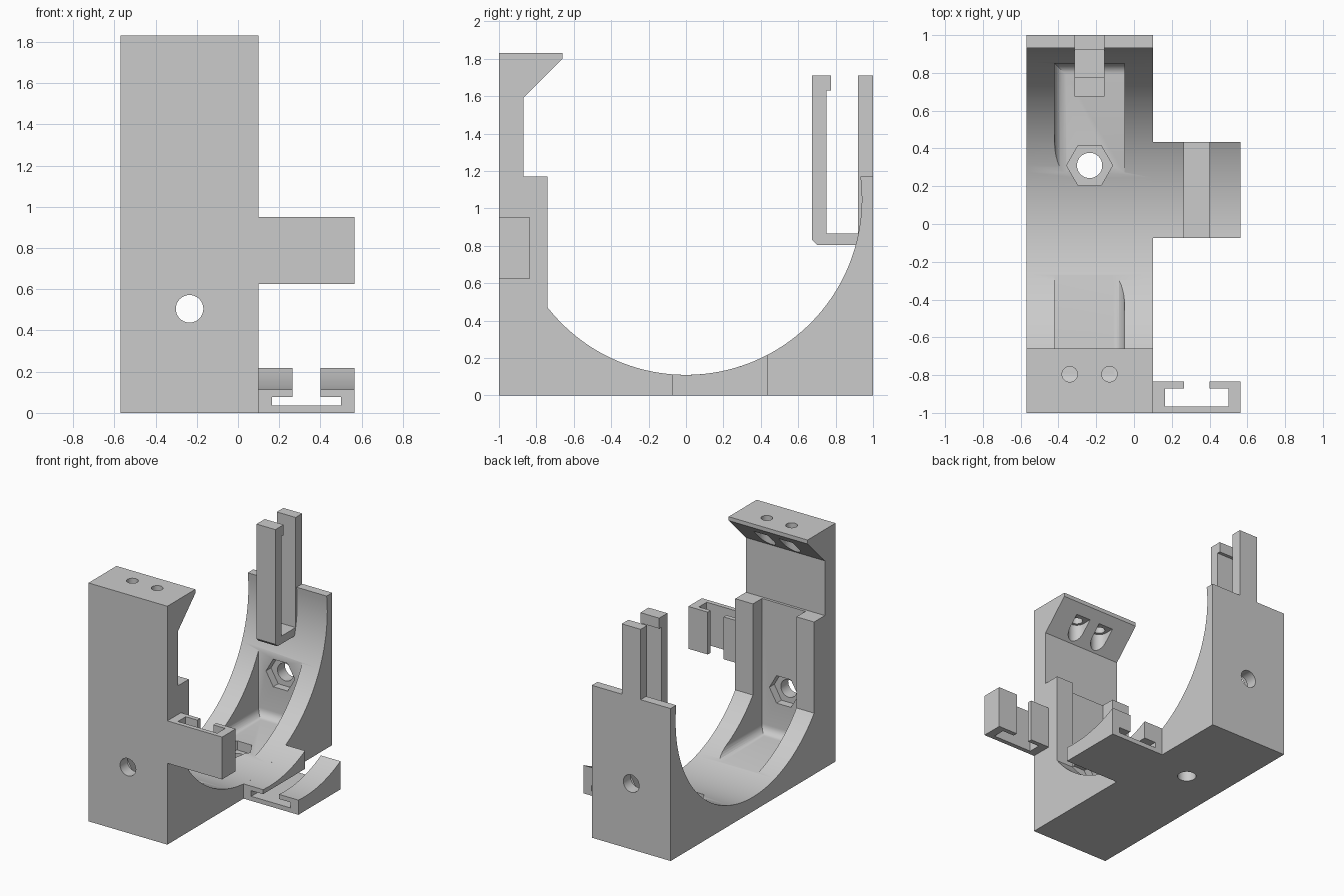
import bpy, bmesh
from math import sin, cos, pi, sqrt, asin
from mathutils import Vector

if "Cube" in bpy.data.objects:
    bpy.data.objects.remove(bpy.data.objects["Cube"])

grey = bpy.data.materials.new("plain_grey")
grey.use_nodes = True
colour = (0.6, 0.6, 0.6, 1)
grey.diffuse_color = colour
for node in grey.node_tree.nodes:
    if node.type == "BSDF_PRINCIPLED":
        node.inputs["Base Color"].default_value = colour


def prism(name, points, axis, lo, hi, round_edge=None, radius=0.06):
    """Extrude a 2D outline along an axis, optionally rounding chosen edges."""
    place = {"x": lambda a, b, t: (t, a, b),
             "y": lambda a, b, t: (a, t, b),
             "z": lambda a, b, t: (a, b, t)}[axis]
    bm = bmesh.new()
    ends = [[bm.verts.new(place(a, b, t)) for a, b in points] for t in (lo, hi)]
    for loop in ends:
        bm.faces.new(loop)
    n = len(points)
    for i in range(n):
        j = (i + 1) % n
        bm.faces.new((ends[0][i], ends[0][j], ends[1][j], ends[1][i]))
    if round_edge:
        edges = [e for e in bm.edges if round_edge(e)]
        bmesh.ops.bevel(bm, geom=edges, offset=radius, segments=6,
                        profile=0.5, affect="EDGES")
    bmesh.ops.recalc_face_normals(bm, faces=bm.faces)
    mesh = bpy.data.meshes.new(name)
    bm.to_mesh(mesh)
    bm.free()
    mesh.materials.append(grey)
    obj = bpy.data.objects.new(name, mesh)
    bpy.context.collection.objects.link(obj)
    return obj


def rect(a0, a1, b0, b1):
    return [(a0, b0), (a1, b0), (a1, b1), (a0, b1)]


def ring(a, b, r, n=32):
    return [(a + r * cos(2 * pi * i / n), b + r * sin(2 * pi * i / n)) for i in range(n)]


def activate(obj):
    bpy.ops.object.select_all(action="DESELECT")
    obj.select_set(True)
    bpy.context.view_layer.objects.active = obj


def cut(obj, cutter):
    cutter.hide_render = True
    mod = obj.modifiers.new("cut", "BOOLEAN")
    mod.operation = "DIFFERENCE"
    mod.solver = "EXACT"
    mod.object = cutter
    activate(obj)
    bpy.ops.object.modifier_apply(modifier=mod.name)
    bpy.data.objects.remove(cutter)


# Cradle arc shared by the body and the lower bracket
R, CZ = 0.94, 1.05


def arc(y0, y1, n):
    """Lower arc points, evenly spaced by angle."""
    a0, a1 = asin(y0 / R), asin(y1 / R)
    steps = [a0 + (a1 - a0) * i / n for i in range(n + 1)]
    return [(R * sin(a), CZ - R * cos(a)) for a in steps]


# Main body: side profile with cradle, post and overhanging lip
top = 1.17
rear_tip = [(R * cos(a), CZ + R * sin(a)) for a in (0.043, 0.085)]
profile = ([(-1, 0), (1, 0), (1, top), (sqrt(R * R - (top - CZ) ** 2), top)]
           + rear_tip[::-1] + arc(-0.74, R, 72)[::-1]
           + [(-0.74, top), (-0.87, top), (-0.87, 1.59), (-0.66, 1.80),
              (-0.66, 1.83), (-1, 1.83)])
body = prism("cradle_body", profile, "x", -0.57, 0.10)

# Inner pockets, rounded along two floor edges
X0, X1, FLOOR, WALL = -0.42, -0.05, 0.15, 0.85


def floor_edges(x, y):
    def test(edge):
        a, b = (v.co for v in edge.verts)
        low = max(a.z, b.z) < FLOOR + 0.01
        on_x = abs(a.x - x) < 0.01 and abs(b.x - x) < 0.01
        on_y = abs(a.y - y) < 0.01 and abs(b.y - y) < 0.01
        return low and (on_x or on_y)
    return test


cut(body, prism("rear_pocket", rect(X0, X1, 0.1, WALL), "z", FLOOR, 1.0,
                floor_edges(X0, WALL)))
cut(body, prism("front_pocket", rect(X0, X1, -WALL, -0.1), "z", FLOOR, 1.3,
                floor_edges(X1, -WALL)))

# Bolt holes and hexagonal nut recesses in both walls and the floor
HX, HZ, HY = -0.235, 0.505, 0.31
for side in (-1, 1):
    lo, hi = sorted((side * 0.7, side * 1.1))
    cut(body, prism("wall_hole", ring(HX, HZ, 0.067), "y", lo, hi))
    lo, hi = sorted((side * 0.8, side * 0.91))
    cut(body, prism("wall_nut", ring(HX, HZ, 0.122, 6), "y", lo, hi))
cut(body, prism("floor_hole", ring(HX, HY, 0.067), "z", -0.1, 0.4))
cut(body, prism("floor_nut", ring(HX, HY, 0.122, 6), "z", 0.08, 0.4))

# Screw holes through the lip, with round-ended head slots in the slope
SY = -0.795
for x in (-0.34, -0.13):
    cut(body, prism("lip_hole", ring(x, SY, 0.041), "z", 1.5, 1.95))
    r = 0.062
    slot = [(x + r * cos(a), SY + r * sin(a)) for a in (pi + pi * i / 16 for i in range(17))]
    slot += [(x + r, -0.6), (x - r, -0.6)]
    cut(body, prism("head_slot", slot, "z", 1.5, 1.74))

# Rear hooked clip
clip = [(0.70, 0.805), (0.675, 0.83), (0.675, 1.71), (0.775, 1.71),
        (0.775, 1.63), (0.75, 1.63), (0.75, 0.865), (0.92, 0.865),
        (0.92, 1.71), (1, 1.71), (1, top), (0.97, top), (0.97, 0.805)]
rear_clip = prism("rear_clip", clip, "x", -0.315, -0.155)

# Front side bracket with a vertical T-slot
A0, A1 = 0.10, 0.565
side_bracket = prism("side_bracket",
                     [(A0, -1), (A1, -1), (A1, -0.835), (0.40, -0.835),
                      (0.40, -0.87), (0.50, -0.87), (0.50, -0.965),
                      (0.165, -0.965), (0.165, -0.87), (0.265, -0.87),
                      (0.265, -0.835), (A0, -0.835)], "z", 0.625, 0.95)

# Lower bracket following the cradle arc, with a T-slot along y
lower = prism("lower_bracket", [(-0.075, 0), (0.435, 0)] + arc(-0.075, 0.435, 20)[::-1],
              "x", A0, A1)
cut(lower, prism("lower_slot",
                 [(0.165, 0.035), (0.50, 0.035), (0.50, 0.078), (0.40, 0.078),
                  (0.40, 0.4), (0.265, 0.4), (0.265, 0.078), (0.165, 0.078)],
                 "y", -0.3, 0.7))

for obj in (body, rear_clip, side_bracket, lower):
    activate(obj)
    bpy.ops.object.shade_smooth_by_angle(angle=0.5)
